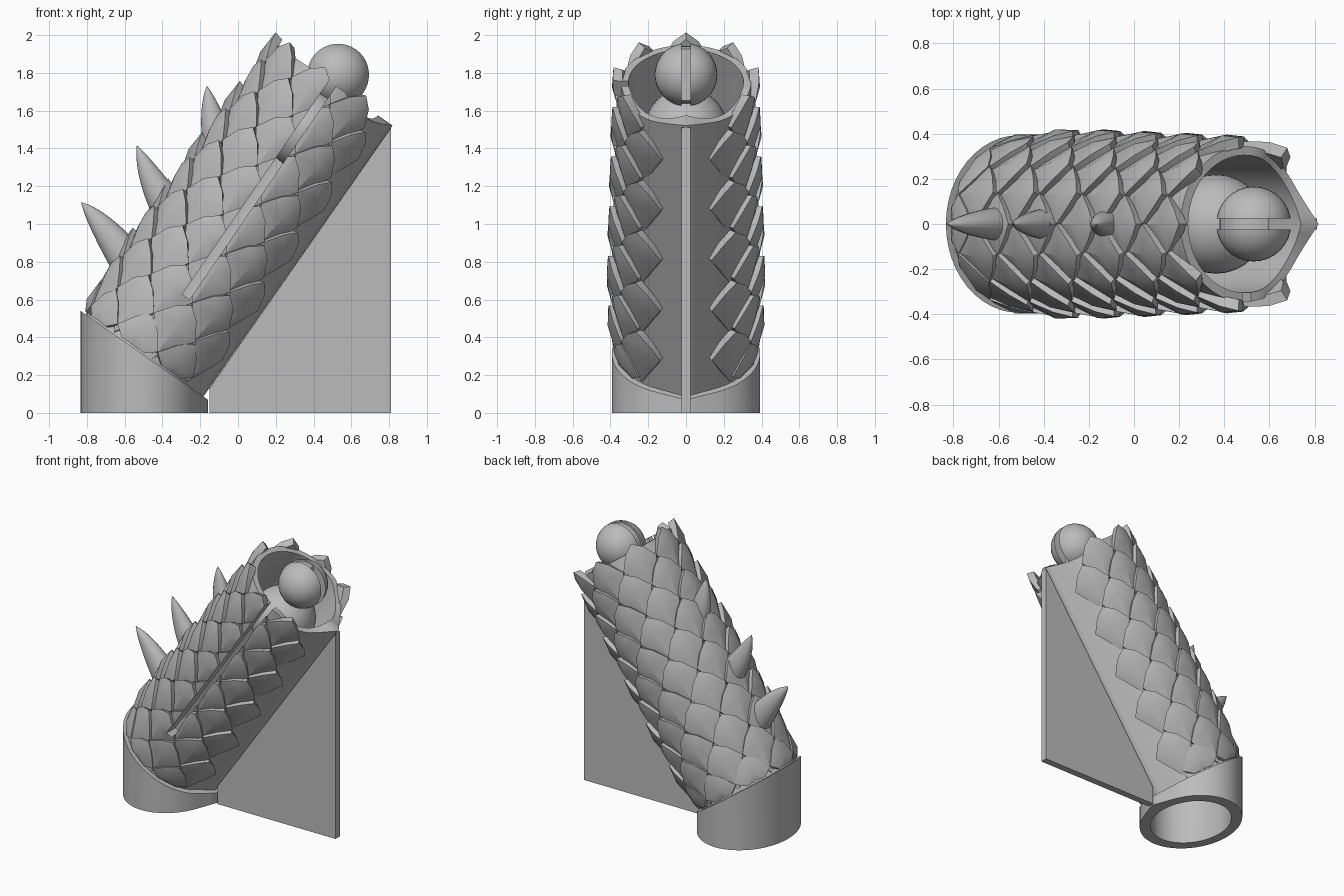
import bpy, bmesh
from math import sin, cos, acos, pi, radians
from mathutils import Vector

if "Cube" in bpy.data.objects:
    bpy.data.objects.remove(bpy.data.objects["Cube"])

GREY = (0.5, 0.5, 0.5, 1)
mat = bpy.data.materials.new("plain_grey")
mat.use_nodes = True
mat.diffuse_color = GREY
mat.node_tree.nodes["Principled BSDF"].inputs["Base Color"].default_value = GREY

# Leaning frame: origin at the middle of the open rim
RIM = Vector((0.49, 0, 1.75))
AXIS = Vector((0.572, 0, 0.82))
UP = Vector((-0.82, 0, 0.572))
SIDE = Vector((0, 1, 0))
FOOT = -1.75
SEG = 48


def place(s, angle, r):
    return RIM + AXIS * s + UP * (r * cos(angle)) + SIDE * (r * sin(angle))


def finish(name, bm, smooth=None):
    bmesh.ops.recalc_face_normals(bm, faces=bm.faces)
    mesh = bpy.data.meshes.new(name)
    bm.to_mesh(mesh)
    bm.free()
    mesh.materials.append(mat)
    ob = bpy.data.objects.new(name, mesh)
    bpy.context.collection.objects.link(ob)
    if smooth:
        bpy.ops.object.select_all(action="DESELECT")
        ob.select_set(True)
        bpy.context.view_layer.objects.active = ob
        bpy.ops.object.shade_smooth_by_angle(angle=radians(smooth))
    return ob


def cut(ob, cutter):
    mod = ob.modifiers.new("cut", "BOOLEAN")
    mod.operation = "DIFFERENCE"
    mod.solver = "EXACT"
    mod.object = cutter
    bpy.context.view_layer.objects.active = ob
    bpy.ops.object.modifier_apply(modifier=mod.name)


def loft(bm, rings, closed=False):
    loops = [[bm.verts.new(p) for p in ring] for ring in rings]
    pairs = list(zip(loops, loops[1:]))
    if closed:
        pairs.append((loops[-1], loops[0]))
    for a, b in pairs:
        for i in range(len(a)):
            j = (i + 1) % len(a)
            bm.faces.new((a[i], a[j], b[j], b[i]))
    return loops


def prism(name, a, b):
    bm = bmesh.new()
    for end in loft(bm, [a, b]):
        bm.faces.new(end)
    return finish(name, bm)


def section(s, r, keel, dip=0):
    """Circle with a keel on the underside; dip lowers the lip beside the keel."""
    lim = acos(r / keel)
    points = []
    for i in range(SEG):
        t = 2 * pi * i / SEG
        d = abs(pi - t)
        drop = dip * sin(min(pi, d * 2.4))
        points.append(place(s - drop, t, r / cos(lim - d) if d < lim else r))
    return points


def ground(points):
    return [Vector((p.x, p.y, 0)) for p in points]


# Leaning tube
bm = bmesh.new()
loft(bm, [section(FOOT, 0.36, 0.40), section(0, 0.345, 0.40, 0.045),
          section(0, 0.305, 0.3051, 0.045), section(FOOT, 0.305, 0.3051)], True)
tube = finish("tube", bm, 65)

# Upright socket at the foot, cut square to the tube
bm = bmesh.new()
outer, inner = section(FOOT, 0.393, 0.43), section(FOOT, 0.31, 0.3101)
loft(bm, [ground(outer), outer, inner, ground(inner)], True)
finish("base_socket", bm, 50)

# Support fin under the tube
profile = [(-0.15, 0), (0.81, 0), (0.81, 1.51), (-0.15, 0.13)]
prism("support_fin", *[[(x, y, z) for x, z in profile] for y in (-0.025, 0.025)])


# Overlapping diamond scales
def add_scale(bm, tip, angle):
    low = max(0, min(1, (tip + 1.8) / 0.45))
    swell = 0.028 * min(1, (0.05 - tip) / 1.1)
    half = [(0, 0, 0.39), (-0.052, 10, 0.387), (-0.145, 20, 0.372),
            (-0.24, 11, 0.352), (-0.35, 0, 0.338)]
    outline = half + [(s, -t, r) for s, t, r in half[-2:0:-1]]

    def put(s, t, r):
        return place(max(tip + s, FOOT + 0.01), angle + radians(t), r)

    def skin(r):
        return 0.345 + (r - 0.345) * low + swell

    rim = [put(s, t, skin(r)) for s, t, r in outline]
    root = [put(s - 0.01, t, max(0.32, skin(r) - 0.05)) for s, t, r in outline]
    bottom, top = loft(bm, [root, rim])
    # raised spine from the tip down the middle of the scale
    floor = bm.verts.new(put(-0.17, 0, 0.318))
    crown = bm.verts.new(put(-0.13, 0, skin(0.398)))
    for i in range(len(top)):
        j = (i + 1) % len(top)
        bm.faces.new((top[i], top[j], crown))
        bm.faces.new((bottom[j], bottom[i], floor))


# Long slot through one flank; only two scale columns meet it
slot = prism("slot_cutter", *[[RIM + AXIS * s + UP * u + SIDE * y for s, u in
                               ((-1.37, -0.045), (0.1, -0.035),
                                (0.1, 0.012), (-1.37, 0.002))]
                              for y in (-0.6, -0.27)])
cut(tube, slot)
bm = bmesh.new()
for row in range(11):
    tip = 0.05 - 0.16 * row
    angles = range(-120, 121, 40) if row % 2 == 0 else range(-140, 141, 40)
    for deg in angles:
        if deg in (-80, -100) and row < 9:
            single = bmesh.new()
            add_scale(single, tip, radians(deg))
            cut(finish("slotted_scale_%d" % row, single, 25), slot)
        else:
            add_scale(bm, tip, radians(deg))
finish("scales", bm, 25)
bpy.data.objects.remove(slot)


# Curved horns along the back
def horn(name, base, mid, tip, width):
    base, mid, tip = (Vector((x, 0, z)) for x, z in (base, mid, tip))
    bm = bmesh.new()
    rings = []
    for k in range(13):
        t = k / 12
        p = base * (1 - t) ** 2 + mid * (2 * t * (1 - t)) + tip * t * t
        d = ((mid - base) * (1 - t) + (tip - mid) * t).normalized()
        across = SIDE.cross(d)
        r = width * (1 - t ** 1.6) + 0.012 * (1 - t ** 8) + 0.001
        rings.append([p + across * (r * cos(q)) + SIDE * (0.8 * r * sin(q))
                      for q in (2 * pi * i / 16 for i in range(16))])
    loops = loft(bm, rings)
    bm.faces.new(loops[0])
    bm.faces.new(loops[-1])
    finish(name, bm, 40)


horn("horn_low", (-0.56, 0.77), (-0.70, 0.98), (-0.83, 1.115), 0.085)
horn("horn_mid", (-0.35, 1.06), (-0.46, 1.22), (-0.535, 1.415), 0.08)
horn("horn_high", (-0.10, 1.42), (-0.14, 1.56), (-0.165, 1.73), 0.07)


# Inner body and slotted ball at the mouth
def ball(name, centre, r):
    bm = bmesh.new()
    bmesh.ops.create_uvsphere(bm, u_segments=32, v_segments=20, radius=r)
    bmesh.ops.translate(bm, verts=bm.verts, vec=centre)
    return finish(name, bm, 30)


def slab(name, x0, x1):
    return prism(name, *[[(x0, -0.025, z), (x1, -0.025, z),
                          (x1, 0.025, z), (x0, 0.025, z)] for z in (1.5, 2.1)])


HEAD = Vector((0.53, 0, 1.79))
ball("inner_body", (0.365, 0, 1.5), 0.22)
head = ball("slotted_ball", HEAD, 0.166)
groove = slab("groove_cutter", 0.3, 0.8)
cut(head, groove)
ring = [HEAD + Vector((0.152 * cos(q), 0, 0.152 * sin(q)))
        for q in (2 * pi * i / 32 for i in range(32))]
disc = prism("slot_floor", *[[p + SIDE * y for p in ring] for y in (-0.024, 0.024)])
notch = slab("notch_cutter", 0.595, 0.8)
cut(disc, notch)
for cutter in (groove, notch):
    bpy.data.objects.remove(cutter)
